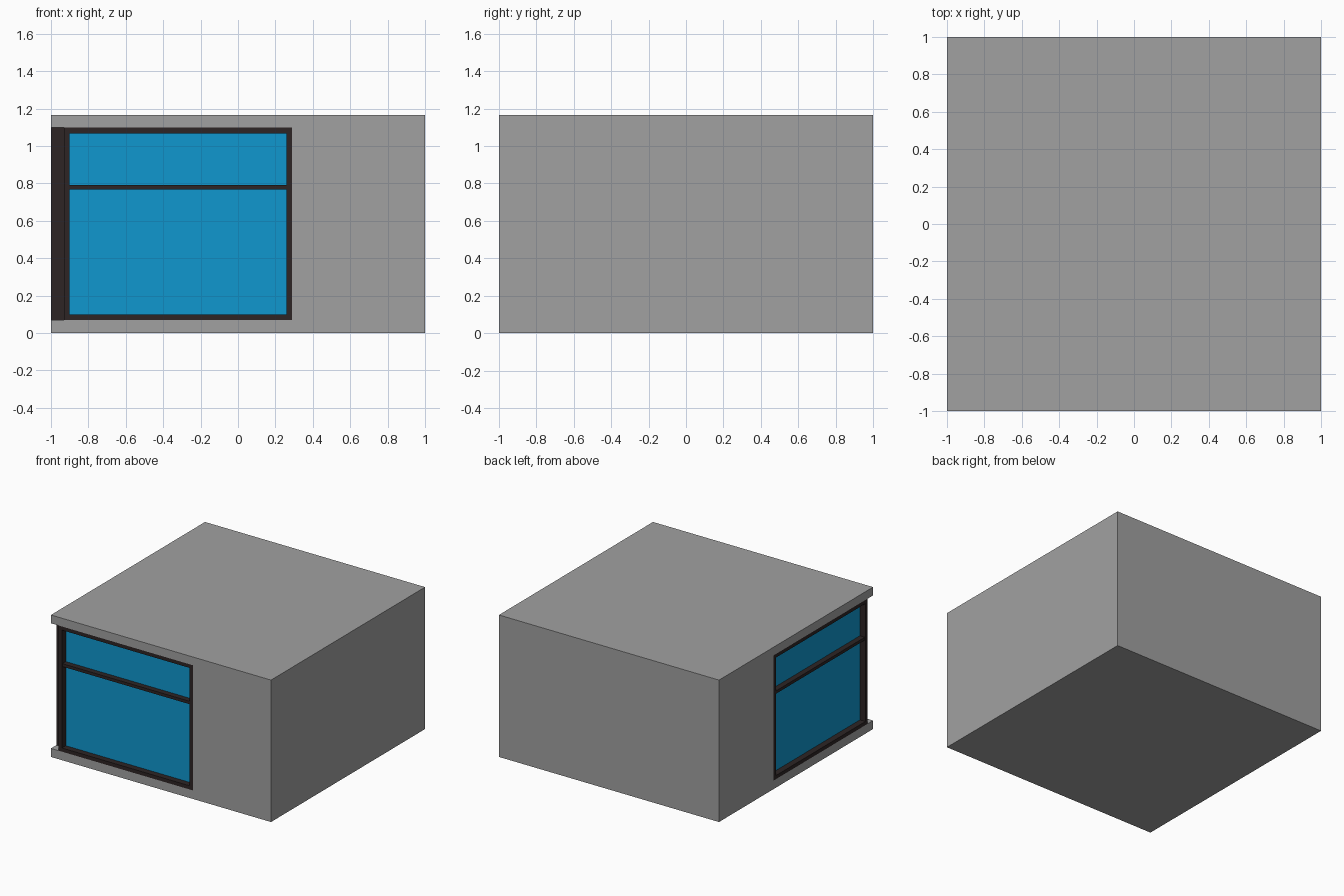
import bpy, bmesh

if "Cube" in bpy.data.objects:
    bpy.data.objects.remove(bpy.data.objects["Cube"])

H = 1.166            # building height
D = 0.07             # window recess depth
E = 0.29             # far end of each window
Z0, Z1 = 0.07, 1.098 # opening height range
T = 0.03             # frame width


def material(name, rgb):
    m = bpy.data.materials.new(name)
    m.diffuse_color = (*rgb, 1)
    m.use_nodes = True
    m.node_tree.nodes["Principled BSDF"].inputs["Base Color"].default_value = m.diffuse_color
    return m


GREY = material("concrete_grey", (0.355, 0.355, 0.355))
DARK = material("frame_dark_brown", (0.026, 0.018, 0.018))
BLUE = material("glass_blue", (0.005, 0.31, 0.62))


def finish(name, bm, mat):
    bmesh.ops.recalc_face_normals(bm, faces=bm.faces)
    me = bpy.data.meshes.new(name)
    bm.to_mesh(me)
    bm.free()
    ob = bpy.data.objects.new(name, me)
    bpy.context.collection.objects.link(ob)
    me.materials.append(mat)
    return ob


def prism(name, outline, z0, z1, mat):
    """Extrude a flat outline upwards."""
    bm = bmesh.new()
    face = bm.faces.new([bm.verts.new((x, y, z0)) for x, y in outline])
    top = bmesh.ops.extrude_face_region(bm, geom=[face])["geom"]
    for v in top:
        if isinstance(v, bmesh.types.BMVert):
            v.co.z = z1
    return finish(name, bm, mat)


def window_box(name, side, a0, a1, d0, d1, z0, z1, mat):
    """Box running along a wall (a), at depth d behind the wall face."""
    pts = [(a0, d0 - 1), (a1, d0 - 1), (a1, d1 - 1), (a0, d1 - 1)]
    if side == "left":
        pts = [(y, x) for x, y in pts]
    return prism(f"{side}_{name}", pts, z0, z1, mat)


# Building block with an L-shaped recess wrapping the front left corner
body = prism("building_block", [(-1, -1), (1, -1), (1, 1), (-1, 1)], 0, H, GREY)
c = D - 1
cutter = prism("corner_cutter",
               [(-1.2, -1.2), (E, -1.2), (E, c), (c, c), (c, E), (-1.2, E)],
               Z0, Z1, GREY)
mod = body.modifiers.new("corner_recess", 'BOOLEAN')
mod.operation = 'DIFFERENCE'
mod.solver = 'EXACT'
mod.object = cutter
bpy.context.view_layer.objects.active = body
body.select_set(True)
bpy.ops.object.modifier_apply(modifier=mod.name)
bpy.data.objects.remove(cutter)

# Matching windows on the front and left walls
for side in ("front", "left"):
    window_box("sill", side, c, E, 0, D, Z0, Z0 + T, DARK)
    window_box("head", side, c, E, 0, D, Z1 - T, Z1, DARK)
    window_box("corner_jamb", side, c, c + T, 0, D, Z0 + T, Z1 - T, DARK)
    window_box("far_jamb", side, E - T, E, 0, D, Z0 + T, Z1 - T, DARK)
    window_box("transom", side, c + T, E - T, 0.005, D, 0.767, 0.791, DARK)
    window_box("lower_glass", side, c + T, E - T, 0.05, 0.058, Z0 + T, 0.767, BLUE)
    window_box("upper_glass", side, c + T, E - T, 0.05, 0.058, 0.791, Z1 - T, BLUE)
